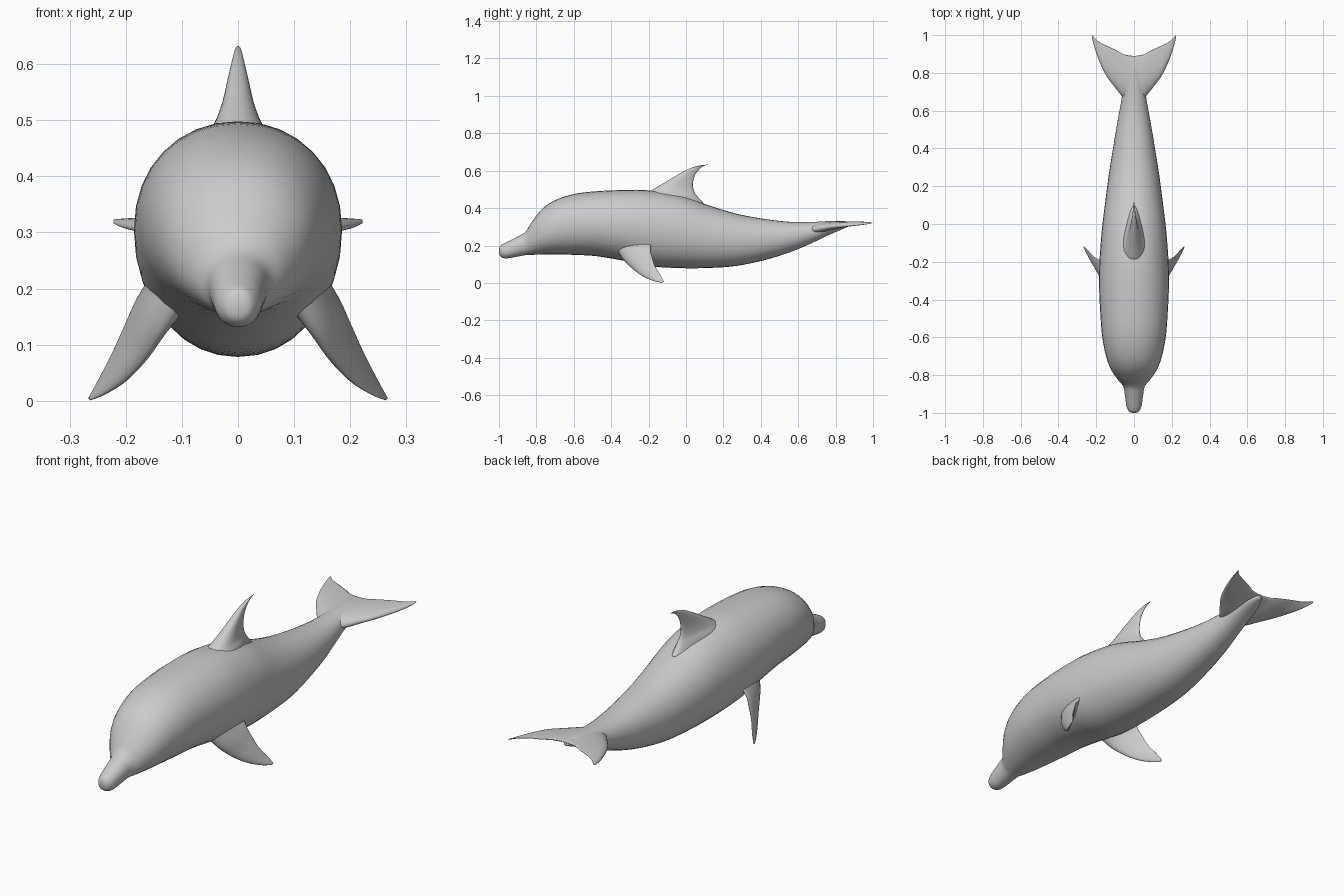
import bpy, bmesh, math
from mathutils import Vector as V


def spline(keys, steps):
    """Catmull-Rom through rings, each ring = (centre, half axis u, half axis v)."""
    out = []
    n = len(keys)
    for i in range(n - 1):
        quad = [keys[max(i - 1, 0)], keys[i], keys[i + 1], keys[min(i + 2, n - 1)]]
        for s in range(steps):
            t = s / steps
            w = (-.5*t + t*t - .5*t**3, 1 - 2.5*t*t + 1.5*t**3,
                 .5*t + 2*t*t - 1.5*t**3, -.5*t*t + .5*t**3)
            out.append([sum((q[k] * f for q, f in zip(quad, w)), V((0, 0, 0))) for k in range(3)])
    out.append(keys[-1])
    return out


def loft(name, keys, steps=4, sides=32, power=1.0, taper=0.0):
    bm = bmesh.new()
    rings = []
    for c, u, v in spline(keys, steps):
        ring = []
        for i in range(sides):
            a = 2 * math.pi * i / sides
            ca, sa = math.cos(a), math.sin(a)
            cu = math.copysign(abs(ca) ** power, ca)
            sv = math.copysign(abs(sa) ** power, sa) * (1 - taper + taper * ca)
            ring.append(bm.verts.new(c + u * cu + v * sv))
        rings.append(ring)
    for a, b in zip(rings, rings[1:]):
        for i in range(sides):
            j = (i + 1) % sides
            bm.faces.new((a[i], a[j], b[j], b[i]))
    bm.faces.new(rings[0][::-1])
    bm.faces.new(rings[-1])
    bmesh.ops.recalc_face_normals(bm, faces=bm.faces)
    me = bpy.data.meshes.new(name)
    bm.to_mesh(me)
    bm.free()
    me.shade_smooth()
    ob = bpy.data.objects.new(name, me)
    bpy.context.collection.objects.link(ob)
    return ob


def fin_ring(lead, trail, thick):
    lead, trail = V(lead), V(trail)
    return ((lead + trail) / 2, (lead - trail) / 2, V(thick))


# body: y, half width, bottom z, top z
body = [(-1.0, .008, .165, .178), (-.993, .026, .143, .198), (-.965, .04, .131, .215),
        (-.91, .048, .139, .243), (-.86, .057, .148, .272), (-.825, .085, .15, .325),
        (-.77, .122, .152, .395), (-.70, .148, .153, .442), (-.60, .168, .15, .475),
        (-.48, .178, .143, .49), (-.33, .185, .118, .497), (-.2, .183, .09, .495),
        (-.03, .17, .079, .468), (.12, .152, .08, .415), (.27, .132, .091, .37),
        (.42, .108, .122, .342), (.55, .086, .162, .327), (.66, .066, .207, .325),
        (.75, .055, .25, .33), (.83, .04, .285, .332), (.885, .01, .308, .322)]
loft("body", [(V((0, y, (b + t) / 2)), V((w, 0, 0)), V((0, 0, (t - b) / 2)))
              for y, w, b, t in body], power=.95)

# dorsal fin: z, leading y, trailing y, half thickness
dorsal = [(.42, -.27, .10, .10), (.47, -.215, .055, .078), (.495, -.185, .042, .056),
          (.53, -.125, .037, .038), (.575, -.05, .047, .024), (.61, .015, .073, .013),
          (.627, .07, .10, .007), (.632, .108, .118, .002)]
loft("dorsal_fin", [fin_ring((0, l, z), (0, t, z), (h, 0, 0)) for z, l, t, h in dorsal],
     sides=24, taper=.3)

# flippers, mirrored left and right
flipper = [((.11, -.37, .18), (.13, -.17, .25), .05), ((.14, -.335, .125), (.175, -.19, .185), .034),
           ((.17, -.285, .075), (.2, -.18, .135), .024), ((.205, -.23, .035), (.222, -.165, .088), .016),
           ((.24, -.175, .011), (.247, -.135, .04), .008), ((.264, -.13, .001), (.266, -.118, .006), .002)]
for side, name in ((1, "flipper_right"), (-1, "flipper_left")):
    loft(name, [fin_ring((side * l[0], *l[1:]), (side * t[0], *t[1:]), (side * .86 * h, 0, .5 * h))
                for l, t, h in flipper], sides=24, taper=.3)

# tail flukes: x, leading y, trailing y, leading z, trailing z, half thickness
half = [(0, .64, .89, .285, .325, .035), (.05, .665, .897, .285, .326, .033),
        (.075, .69, .91, .287, .327, .03), (.11, .735, .928, .295, .327, .024),
        (.15, .79, .946, .303, .327, .018), (.185, .865, .965, .308, .325, .012),
        (.208, .93, .985, .312, .324, .007), (.222, .985, 1.0, .317, .323, .002)]
full = [(-k[0], *k[1:]) for k in half[:0:-1]] + half
loft("tail_flukes", [fin_ring((x, l, lz), (x, t, tz), (0, 0, h)) for x, l, t, lz, tz, h in full],
     sides=24, taper=.35)
